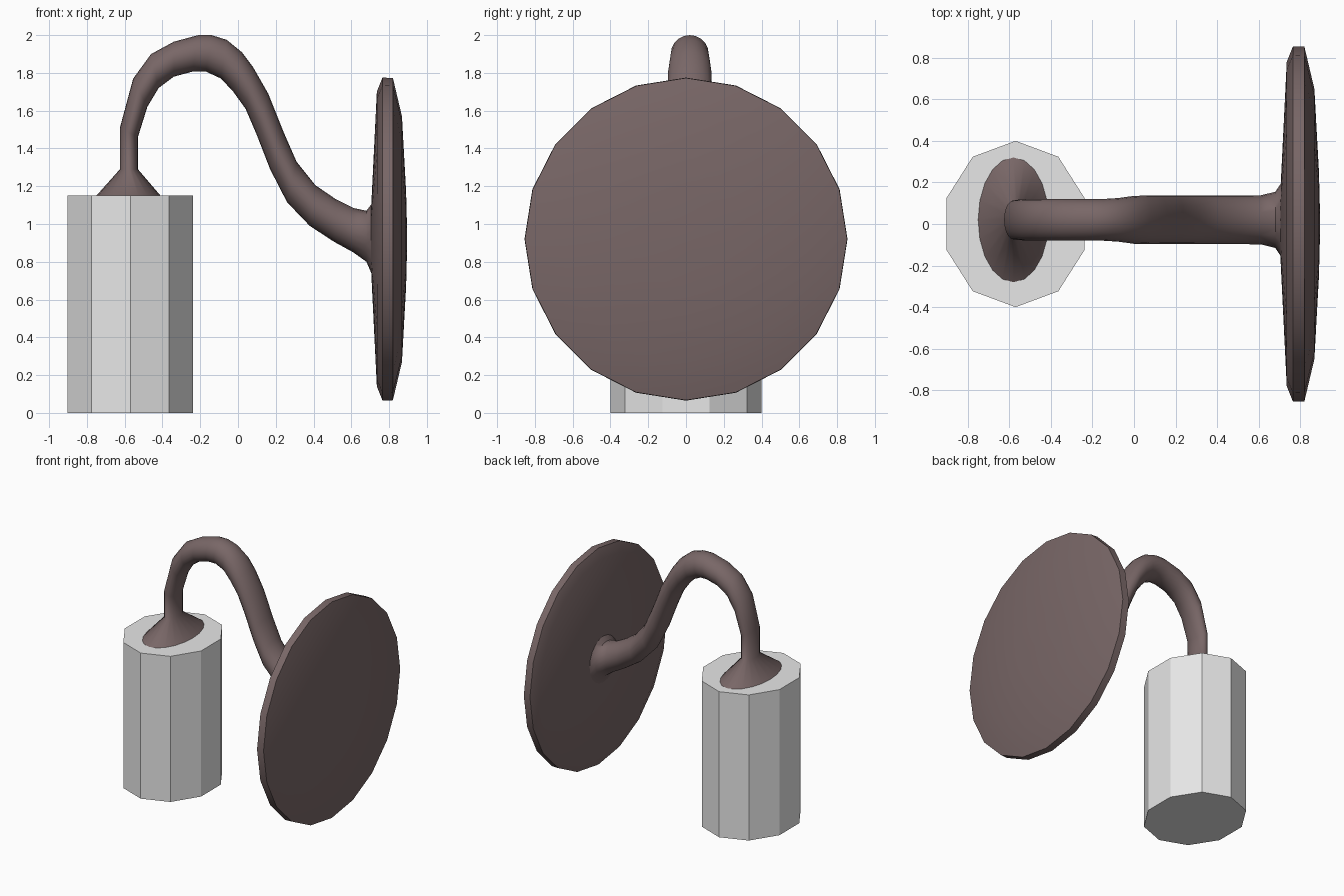
import bpy, bmesh, math
from mathutils import Vector

cube = bpy.data.objects.get("Cube")
if cube:
    bpy.data.objects.remove(cube, do_unlink=True)


def make_material(name, rgb):
    mat = bpy.data.materials.new(name)
    mat.use_nodes = True
    color = (*rgb, 1.0)
    mat.diffuse_color = color
    mat.node_tree.nodes["Principled BSDF"].inputs["Base Color"].default_value = color
    return mat


def loft(name, rings, mat, smooth_angle=None):
    """Skin a list of equal-length point rings and cap both ends."""
    bm = bmesh.new()
    loops = [[bm.verts.new(p) for p in ring] for ring in rings]
    count = len(loops[0])
    for a, b in zip(loops, loops[1:]):
        for i in range(count):
            j = (i + 1) % count
            bm.faces.new((a[i], a[j], b[j], b[i]))
    bm.faces.new(loops[0])
    bm.faces.new(loops[-1])
    bmesh.ops.recalc_face_normals(bm, faces=bm.faces)
    mesh = bpy.data.meshes.new(name)
    bm.to_mesh(mesh)
    bm.free()
    mesh.materials.append(mat)
    obj = bpy.data.objects.new(name, mesh)
    bpy.context.collection.objects.link(obj)
    if smooth_angle:
        bpy.ops.object.select_all(action='DESELECT')
        obj.select_set(True)
        bpy.context.view_layer.objects.active = obj
        bpy.ops.object.shade_smooth_by_angle(angle=math.radians(smooth_angle))
    return obj


def ring(center, u, v, sides, start=0.0):
    """Ellipse of points spanned by the half-axes u and v."""
    angles = [start + math.tau * i / sides for i in range(sides)]
    return [center + u * math.cos(a) + v * math.sin(a) for a in angles]


bronze = make_material("dark bronze", (0.19, 0.135, 0.135))
glass = make_material("pale grey", (0.8, 0.8, 0.8))
X, Y, Z = Vector((1, 0, 0)), Vector((0, 1, 0)), Vector((0, 0, 1))

# Ten-sided lamp shade, slightly narrower across x
shade_rings = [ring(X * -0.57 + Z * z, X * 0.35, Y * 0.4, 10, math.pi / 2)
               for z in (0, 1.15)]
loft("lamp_shade", shade_rings, glass)

# Round wall plate turned about the x axis: (x, radius)
plate_profile = [(0.705, 0.17), (0.735, 0.78), (0.765, 0.855), (0.82, 0.853),
                 (0.868, 0.65), (0.89, 0.25), (0.895, 0.05)]
plate_rings = [ring(X * x + Z * 0.92, Z * r, Y * r, 20) for x, r in plate_profile]
loft("wall_plate", plate_rings, bronze, 50)

# Curved arm with flared ends: outer x, z, inner x, z, half width in y
arm_sections = [
    (-0.75, 1.15, -0.41, 1.15, 0.3),
    (-0.625, 1.29, -0.53, 1.29, 0.095),
    (-0.625, 1.51, -0.53, 1.46, 0.095),
    (-0.555, 1.77, -0.48, 1.62, 0.1),
    (-0.46, 1.9, -0.42, 1.72, 0.1),
    (-0.34, 1.965, -0.34, 1.78, 0.1),
    (-0.21, 2.0, -0.24, 1.807, 0.1),
    (-0.14, 2.0, -0.17, 1.807, 0.1),
    (-0.06, 1.975, -0.09, 1.77, 0.105),
    (0.02, 1.91, -0.025, 1.7, 0.115),
    (0.08, 1.83, 0.04, 1.61, 0.117),
    (0.16, 1.69, 0.1, 1.47, 0.117),
    (0.24, 1.49, 0.17, 1.29, 0.117),
    (0.31, 1.33, 0.26, 1.115, 0.117),
    (0.41, 1.205, 0.38, 0.99, 0.117),
    (0.52, 1.13, 0.51, 0.905, 0.117),
    (0.61, 1.085, 0.61, 0.85, 0.118),
    (0.68, 1.07, 0.68, 0.8, 0.135),
    (0.71, 1.11, 0.71, 0.73, 0.18),
]
arm_rings = []
for ox, oz, ix, iz, half in arm_sections:
    outer, inner = Vector((ox, 0.02, oz)), Vector((ix, 0.02, iz))
    arm_rings.append(ring((outer + inner) / 2, (outer - inner) / 2, Y * half, 20))
loft("curved_arm", arm_rings, bronze, 60)
